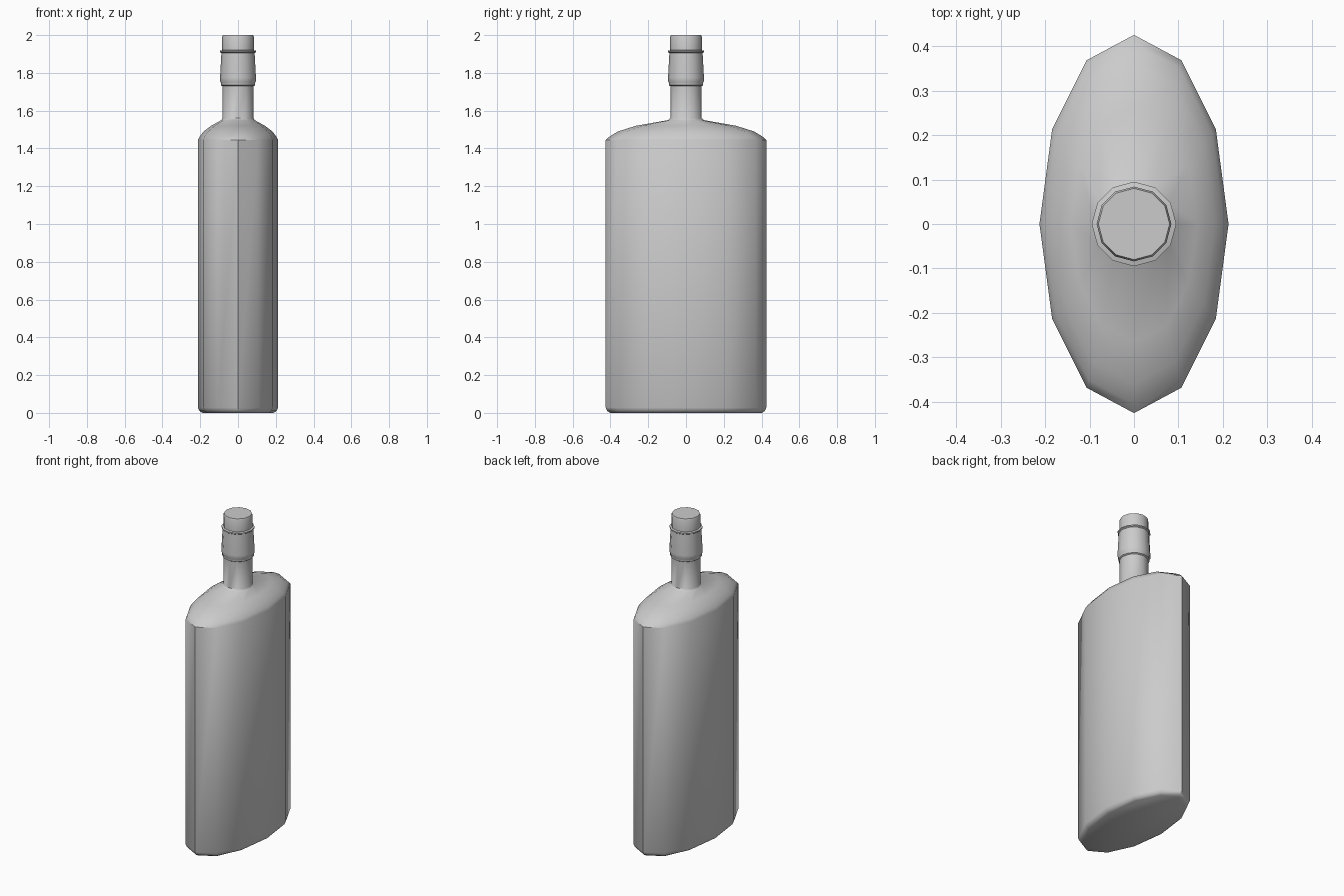
import bpy, bmesh, math

if "Cube" in bpy.data.objects:
    bpy.data.objects.remove(bpy.data.objects["Cube"])

SIDES = 12


def loft(name, rings):
    """Stack elliptical rings (rx, ry, z) into a capped solid."""
    bm = bmesh.new()
    loops = []
    for rx, ry, z in rings:
        loops.append([bm.verts.new((rx * math.cos(a), ry * math.sin(a), z))
                      for a in (2 * math.pi * i / SIDES for i in range(SIDES))])
    for lo, hi in zip(loops, loops[1:]):
        for i in range(SIDES):
            j = (i + 1) % SIDES
            bm.faces.new((lo[i], lo[j], hi[j], hi[i]))
    bm.faces.new(loops[0][::-1])
    bm.faces.new(loops[-1])
    mesh = bpy.data.meshes.new(name)
    bm.to_mesh(mesh)
    bm.free()
    obj = bpy.data.objects.new(name, mesh)
    bpy.context.collection.objects.link(obj)
    bpy.ops.object.select_all(action='DESELECT')
    obj.select_set(True)
    bpy.context.view_layer.objects.active = obj
    bpy.ops.object.shade_smooth_by_angle(angle=math.radians(40))
    return obj


# Flattened oval body and shoulder, running into the round neck and cap
body = [(0.188, 0.402, 0.0), (0.204, 0.417, 0.01), (0.2125, 0.425, 0.028),
        (0.2125, 0.425, 1.445), (0.203, 0.405, 1.463), (0.182, 0.36, 1.49),
        (0.142, 0.265, 1.52), (0.088, 0.095, 1.55)]
neck = [(0.083, 1.56), (0.083, 1.73), (0.091, 1.735), (0.091, 1.748),
        (0.095, 1.755), (0.095, 1.775), (0.088, 1.905),
        (0.095, 1.91), (0.095, 1.917), (0.084, 1.92), (0.084, 1.99), (0.08, 2.0)]
loft("bottle", body + [(r, r, z) for r, z in neck])
